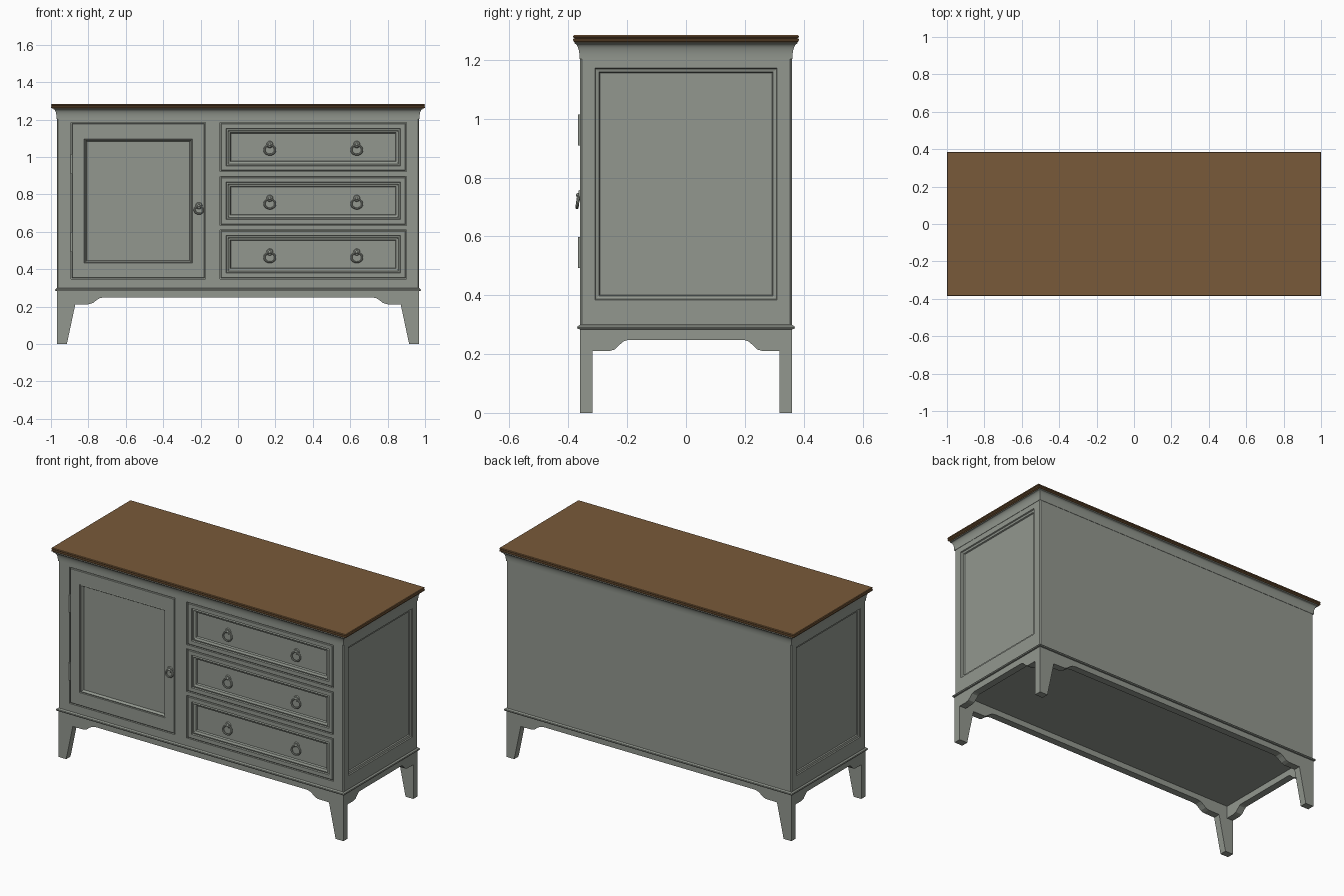
import bpy, bmesh, math
from mathutils import Matrix, Vector

if "Cube" in bpy.data.objects:
    bpy.data.objects.remove(bpy.data.objects["Cube"], do_unlink=True)


def material(name, rgb):
    m = bpy.data.materials.new(name)
    m.use_nodes = True
    m.diffuse_color = (*rgb, 1)
    bsdf = m.node_tree.nodes["Principled BSDF"]
    bsdf.inputs["Base Color"].default_value = (*rgb, 1)
    bsdf.inputs["Roughness"].default_value = 0.6
    return m


PAINT = material("sage grey paint", (0.29, 0.313, 0.275))
WOOD = material("brown wood", (0.19, 0.102, 0.042))

HX, HY = 0.968, 0.36       # body half sizes
Z0, Z1 = 0.30, 1.21        # body bottom and top
CH = 0.006                 # corner chamfer


def finish(name, bm, mat=PAINT, smooth=False):
    bmesh.ops.remove_doubles(bm, verts=bm.verts, dist=1e-5)
    me = bpy.data.meshes.new(name)
    bm.to_mesh(me)
    bm.free()
    me.materials.append(mat)
    ob = bpy.data.objects.new(name, me)
    bpy.context.collection.objects.link(ob)
    if smooth:
        bpy.ops.object.select_all(action='DESELECT')
        ob.select_set(True)
        bpy.context.view_layer.objects.active = ob
        bpy.ops.object.shade_smooth_by_angle(angle=math.radians(35))
    return ob


# Each side of the body maps (across, up, depth) to space, wound outwards
def front(u, v, d): return Vector((u, -HY + d, v))
def left(u, v, d): return Vector((HX - d, u, v))
def back(u, v, d): return Vector((-u, HY - d, v))
def right(u, v, d): return Vector((-HX + d, -u, v))


def quad(bm, pts):
    return bm.faces.new([bm.verts.new(p) for p in pts])


def corners(side, rect, inset=0, d=0):
    a, b, c, e = rect
    a, b, c, e = a + inset, b - inset, c + inset, e - inset
    return [side(a, c, d), side(b, c, d), side(b, e, d), side(a, e, d)]


def add_frame(bm, side, half, openings):
    """Flat face cut into cells, leaving out the openings."""
    us = sorted({-half, half, *[o[i] for o in openings for i in (0, 1)]})
    vs = sorted({Z0, Z1, *[o[i] for o in openings for i in (2, 3)]})
    for a, b in zip(us, us[1:]):
        for c, e in zip(vs, vs[1:]):
            u, v = (a + b) / 2, (c + e) / 2
            if not any(o[0] < u < o[1] and o[2] < v < o[3] for o in openings):
                quad(bm, corners(side, (a, b, c, e)))


def panel(name, side, steps):
    """Nested rectangles (rect, inset, depth) joined by strips."""
    bm = bmesh.new()
    loops = [corners(side, *s) for s in steps]
    for p, q in zip(loops, loops[1:]):
        for i in range(4):
            j = (i + 1) % 4
            quad(bm, [p[i], p[j], q[j], q[i]])
    quad(bm, loops[-1])
    return finish(name, bm)


def loft(name, rows, mat=PAINT, smooth=False):
    """Solid from stacked rectangles (half x, half y, z)."""
    bm = bmesh.new()
    loops = [[Vector((sx * x, sy * y, z)) for sx, sy in ((-1, -1), (1, -1), (1, 1), (-1, 1))]
             for x, y, z in rows]
    for p, q in zip(loops, loops[1:]):
        for i in range(4):
            j = (i + 1) % 4
            quad(bm, [p[i], p[j], q[j], q[i]])
    quad(bm, loops[0][::-1])
    quad(bm, loops[-1])
    return finish(name, bm, mat, smooth)


# Openings for the door, drawers and side panels
DOOR = (-0.893, -0.175, 0.348, 1.185)
DRAWERS = [(-0.096, 0.9, z, z + 0.262) for z in (0.349, 0.635, 0.922)]
SIDE = (-0.31, 0.31, 0.384, 1.172)

# Carcass
bm = bmesh.new()
sides = [(front, HX - CH, [DOOR] + DRAWERS), (left, HY - CH, [SIDE]),
         (back, HX - CH, []), (right, HY - CH, [SIDE])]
for i, (side, half, openings) in enumerate(sides):
    add_frame(bm, side, half, openings)
    nxt, nhalf, _ = sides[(i + 1) % 4]
    quad(bm, [side(half, Z0, 0), nxt(-nhalf, Z0, 0), nxt(-nhalf, Z1, 0), side(half, Z1, 0)])
finish("cabinet_body", bm)

# Recessed side panels
for name, side in (("left_side_panel", left), ("right_side_panel", right)):
    panel(name, side, [(SIDE, 0, 0), (SIDE, 0.003, 0.006), (SIDE, 0.014, 0.009),
                       (SIDE, 0.017, 0.016)])

# Flush fronts sit in a narrow gap, with a moulded, sunken centre
GAP = [(0, 0), (0, 0.012), (0.005, 0.012), (0.005, 0.003), (0.008, 0)]
DOOR_FIELD = (-0.823, -0.244, 0.433, 1.097)
panel("door", front, [(DOOR, i, d) for i, d in GAP] +
      [(DOOR_FIELD, i, d) for i, d in ((0, 0), (0.002, 0.006), (0.007, 0.004),
                                       (0.01, 0.008), (0.015, 0.018))])
for k, rect in enumerate(DRAWERS):
    panel("drawer_front_%d" % (k + 1), front, [(rect, i, d) for i, d in GAP + [
        (0.031, 0), (0.034, 0.008), (0.042, 0.006), (0.047, 0.01), (0.054, 0.012), (0.058, 0.022)]])

# Cove under the top, the wooden top and the base moulding
cove = [(0, 1.203), (0.002, 1.203), (0.002, 1.209)]
cove += [(0.002 + 0.017 * (1 - math.cos(t * math.pi / 12)), 1.209 + 0.046 * math.sin(t * math.pi / 12))
         for t in range(1, 7)]
cove += [(0.019, 1.262)]
loft("cove_moulding", [(HX + o, HY + o, z) for o, z in cove], smooth=True)
top = [(-0.009, 1.259), (-0.002, 1.262), (0, 1.267), (-0.001, 1.271),
       (-0.005, 1.273), (-0.001, 1.276), (0, 1.280), (-0.003, 1.284)]
loft("table_top", [(1 + o, 0.384 + o, z) for o, z in top], WOOD)
base = [(0, 0.284), (0.008, 0.285), (0.01, 0.290), (0.008, 0.295), (0.003, 0.297), (0, 0.301)]
loft("base_moulding", [(HX + o, HY + o, z) for o, z in base])


def extruded(name, half_profile, place, vec):
    """Mirrored half profile turned into a solid board."""
    pts = half_profile + [(-u, z) for u, z in reversed(half_profile)]
    bm = bmesh.new()
    f = bm.faces.new([bm.verts.new(place(u, z)) for u, z in pts])
    r = bmesh.ops.extrude_face_region(bm, geom=[f])
    bmesh.ops.translate(bm, vec=vec, verts=[g for g in r["geom"] if isinstance(g, bmesh.types.BMVert)])
    bmesh.ops.recalc_face_normals(bm, faces=bm.faces)
    return finish(name, bm)


# Front and back aprons with tapered legs, and the side aprons between them
T = 0.042
long_half = [(HX, 0.286), (HX, 0), (0.915, 0), (0.87, 0.212), (0.795, 0.213),
             (0.775, 0.22), (0.755, 0.236), (0.738, 0.246), (0.715, 0.25)]
short_half = [(HY - T, 0.286), (HY - T, 0.21), (0.262, 0.21), (0.243, 0.215),
              (0.225, 0.232), (0.213, 0.243), (0.2, 0.247)]
for name, s in (("front", -1), ("back", 1)):
    extruded(name + "_apron_and_legs", long_half,
             lambda u, z: Vector((u, s * HY, z)), Vector((0, -s * T, 0)))
for name, s in (("right", -1), ("left", 1)):
    extruded(name + "_apron", short_half,
             lambda u, z: Vector((s * HX, u, z)), Vector((-s * T, 0, 0)))


# Ring pulls with a round stud
def ring_pull(name, x, y, z, radius):
    bm = bmesh.new()
    n, m, r = 24, 8, 0.0055
    tilt = Matrix.Rotation(math.radians(-8), 3, 'X')
    centre = Vector((x, y - 0.008, z))
    rows = []
    for i in range(n):
        a = math.tau * i / n
        rows.append([bm.verts.new(centre + tilt @ Vector((
            (radius + r * math.cos(b)) * math.cos(a), r * math.sin(b),
            (radius + r * math.cos(b)) * math.sin(a) * 0.88)))
            for b in (math.tau * j / m for j in range(m))])
    for i in range(n):
        for j in range(m):
            p, q = rows[i], rows[(i + 1) % n]
            bm.faces.new([p[j], q[j], q[(j + 1) % m], p[(j + 1) % m]])
    bmesh.ops.create_cone(bm, cap_ends=True, segments=20, radius1=0.019, radius2=0.015, depth=0.006,
                          matrix=Matrix.Translation((x, y - 0.002, z + radius)) @ Matrix.Rotation(math.pi / 2, 4, 'X'))
    bmesh.ops.create_uvsphere(bm, u_segments=12, v_segments=8, radius=0.008,
                              matrix=Matrix.Translation((x, y - 0.006, z + radius)))
    bmesh.ops.recalc_face_normals(bm, faces=bm.faces)
    finish(name, bm, smooth=True)


for k, z in enumerate((0.463, 0.75, 1.038)):
    for side, x in (("right", 0.17), ("left", 0.635)):
        ring_pull("drawer_%d_%s_pull" % (k + 1, side), x, -HY + 0.022, z, 0.029)
ring_pull("door_pull", -0.209, -HY, 0.717, 0.023)

# Door hinges
for name, z in (("lower_hinge", 0.545), ("upper_hinge", 0.962)):
    bm = bmesh.new()
    bmesh.ops.create_cone(bm, cap_ends=True, segments=12, radius1=0.006, radius2=0.006, depth=0.106,
                          matrix=Matrix.Translation((-0.89, -HY - 0.001, z)))
    finish(name, bm, smooth=True)
